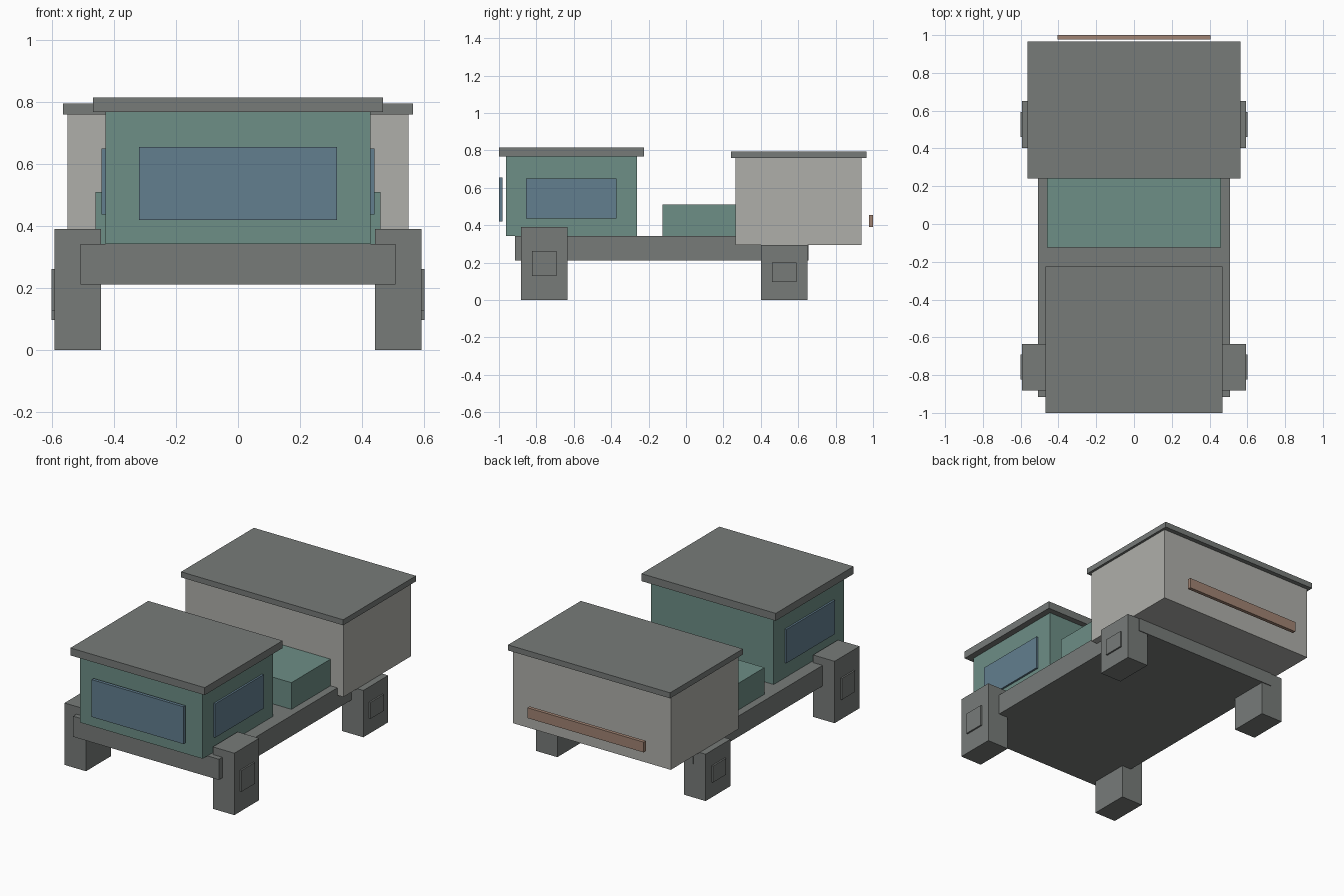
import bpy
import bmesh
from mathutils import Vector

cube = bpy.data.objects.get("Cube")
if cube:
    bpy.data.objects.remove(cube, do_unlink=True)


def make_material(name, srgb):
    """Flat material from 0-255 display values, stored as linear."""
    def linear(c):
        c /= 255
        return c / 12.92 if c < 0.04 else ((c + 0.055) / 1.055) ** 2.4
    colour = [linear(c) for c in srgb] + [1]
    mat = bpy.data.materials.new(name)
    mat.use_nodes = True
    mat.diffuse_color = colour
    bsdf = mat.node_tree.nodes["Principled BSDF"]
    bsdf.inputs["Base Color"].default_value = colour
    bsdf.inputs["Roughness"].default_value = 0.8
    return mat


grey = make_material("dark grey", (119, 123, 121))
pale = make_material("pale grey", (175, 175, 170))
green = make_material("muted green", (109, 142, 134))
blue = make_material("window blue", (98, 126, 143))
brown = make_material("tail light brown", (160, 131, 115))


def box(name, mat, x, y, z):
    """Box spanning the given (low, high) range on each axis."""
    low, high = (Vector(corner) for corner in zip(x, y, z))
    bm = bmesh.new()
    bmesh.ops.create_cube(bm, size=1)
    bmesh.ops.scale(bm, vec=high - low, verts=bm.verts)
    mesh = bpy.data.meshes.new(name)
    bm.to_mesh(mesh)
    bm.free()
    mesh.materials.append(mat)
    obj = bpy.data.objects.new(name, mesh)
    obj.location = (low + high) / 2
    bpy.context.collection.objects.link(obj)
    return obj


def wide_box(name, mat, half, y, z):
    """Box centred across the vehicle."""
    return box(name, mat, (-half, half), y, z)


def side_pair(name, mat, x, y, z):
    """Matching boxes on the left (+x) and right (-x) sides."""
    box("left_" + name, mat, x, y, z)
    box("right_" + name, mat, (-x[1], -x[0]), y, z)


# Chassis and middle deck box
wide_box("chassis", grey, 0.508, (-0.915, 0.655), (0.212, 0.342))
wide_box("deck_box", green, 0.46, (-0.125, 0.28), (0.34, 0.51))

# Cab with overhanging roof and windows
wide_box("cab", green, 0.428, (-0.963, -0.262), (0.342, 0.77))
wide_box("cab_roof", grey, 0.468, (-1.0, -0.225), (0.768, 0.815))
wide_box("windscreen", blue, 0.32, (-1.0, -0.98), (0.42, 0.655))
side_pair("cab_window", blue, (0.42, 0.44), (-0.855, -0.372), (0.437, 0.65))

# Cargo body with overhanging roof and tail light bar
wide_box("cargo_body", pale, 0.55, (0.264, 0.937), (0.295, 0.762))
wide_box("cargo_roof", grey, 0.565, (0.24, 0.965), (0.76, 0.795))
wide_box("tail_light", brown, 0.405, (0.978, 1.0), (0.39, 0.455))

# Square wheels with hub plates
for end, centre, top, hub in (("front", -0.758, 0.39, (0.128, 0.262)),
                              ("rear", 0.526, 0.295, (0.097, 0.2))):
    side_pair(end + "_wheel", grey, (0.442, 0.592),
              (centre - 0.124, centre + 0.124), (0, top))
    side_pair(end + "_hub", grey, (0.58, 0.602),
              (centre - 0.066, centre + 0.066), hub)
